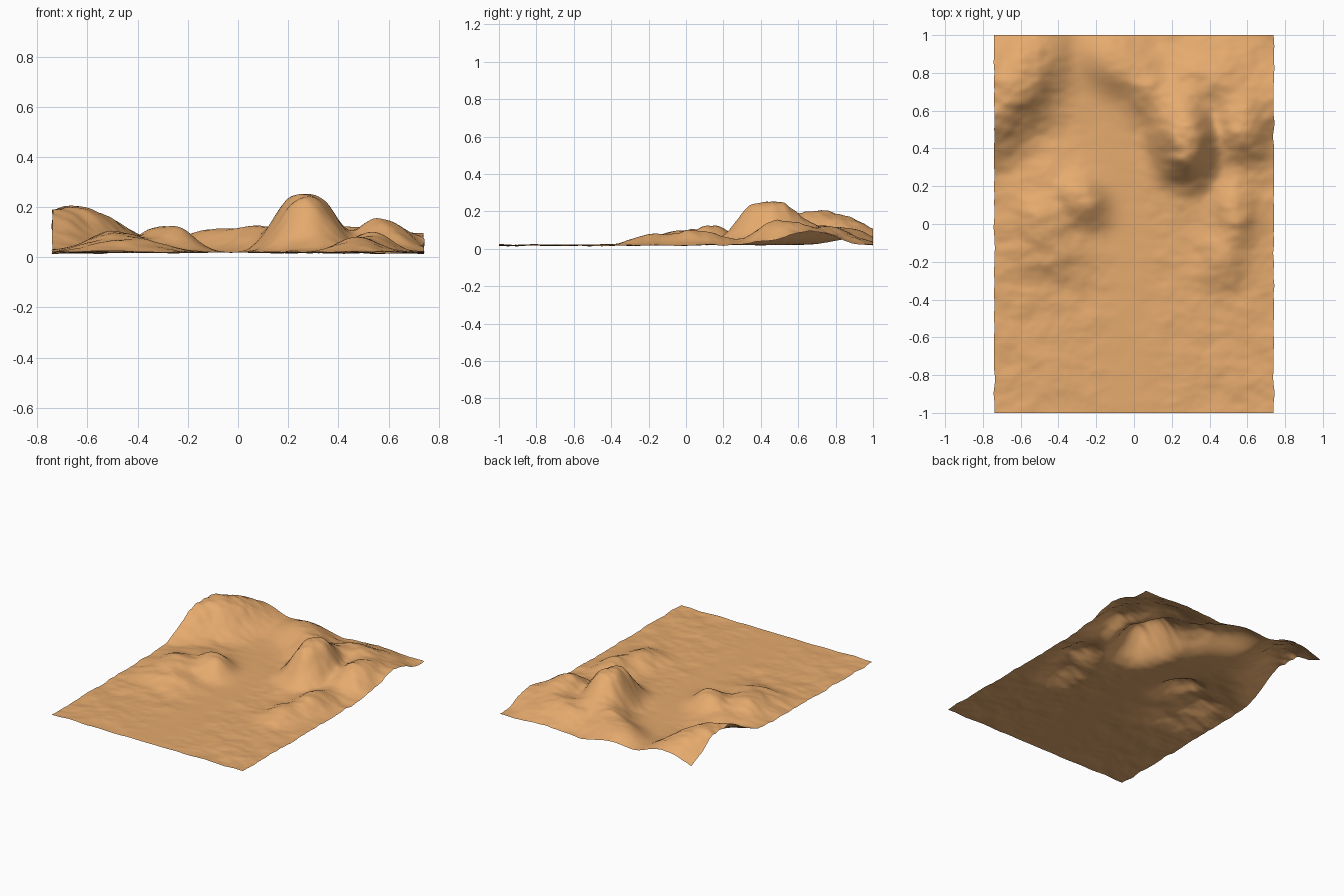
import bpy, bmesh, math
from mathutils import Vector, noise

if "Cube" in bpy.data.objects:
    bpy.data.objects.remove(bpy.data.objects["Cube"])

W, D = 0.74, 1.0
NX, NY = 120, 160

# hills: x, y, height, radius along, radius across, turn in degrees, flatness power
HILLS = [
    (0.27, 0.45, 0.235, 0.155, 0.22, 8, 2.7),      # main peak
    (0.12, 0.66, 0.09, 0.20, 0.13, -40, 2.4),      # shoulder behind main peak
    (0.57, 0.52, 0.133, 0.15, 0.19, 0, 2.3),       # right hill
    (0.73, 0.68, 0.072, 0.16, 0.15, 0, 2.2),       # right edge hill
    (0.40, 0.76, 0.098, 0.28, 0.18, 0, 2.3),       # rear saddle
    (-0.07, 0.84, 0.094, 0.24, 0.145, -30, 2.4),   # rear middle ridge
    (-0.66, 0.71, 0.182, 0.38, 0.20, 57, 2.3),     # rear left hill
    (-0.28, 0.13, 0.102, 0.15, 0.125, -50, 2.5),   # left knoll
    (-0.48, 0.02, 0.082, 0.17, 0.15, 0, 2.2),      # left mound
    (-0.45, 0.20, 0.036, 0.24, 0.20, 0, 2.2),      # left back slope
    (-0.45, -0.15, 0.055, 0.20, 0.13, 0, 2.3),     # left front spur
    (0.53, 0.06, 0.080, 0.11, 0.19, 0, 2.3),       # right front ridge
    (0.47, -0.17, 0.056, 0.11, 0.16, 0, 2.4),      # right front spur
]


def hill(x, y, cx, cy, h, a, b, turn, power):
    t = math.radians(turn)
    dx, dy = x - cx, y - cy
    u = (dx * math.cos(t) + dy * math.sin(t)) / a
    v = (dy * math.cos(t) - dx * math.sin(t)) / b
    return h * math.exp(-math.hypot(u, v) ** power)


def height(x, y):
    # soft union of all hills over a nearly flat plain
    z = sum(hill(x, y, *p) ** 2.0 for p in HILLS) ** 0.5
    rough = noise.fractal(Vector((x * 6, y * 9, 3.1)), 1.0, 2.0, 3)
    path = math.exp(-((x + 0.02 + 0.25 * max(y, 0)) / 0.16) ** 2)   # smooth valley floor
    return 0.019 + z + rough * (0.007 + 0.06 * z) * (1 - 0.85 * path)


# terrain sheet
bm = bmesh.new()
bmesh.ops.create_grid(bm, x_segments=NX, y_segments=NY, size=1)
for v in bm.verts:
    x, y = v.co.x * W, v.co.y * D
    v.co = (x, y, max(0.0, height(x, y)))
    if abs(x) > W - 1e-4:      # slightly ragged side edges
        v.co.x += 0.006 * noise.noise(Vector((x, y * 14, 0)))
mesh = bpy.data.meshes.new("terrain")
bm.to_mesh(mesh)
bm.free()
terrain = bpy.data.objects.new("terrain", mesh)
bpy.context.collection.objects.link(terrain)
mesh.polygons.foreach_set("use_smooth", [True] * len(mesh.polygons))

sand = bpy.data.materials.new("desert sand")
sand.diffuse_color = (0.79, 0.405, 0.155, 1)
sand.use_nodes = True
sand.node_tree.nodes["Principled BSDF"].inputs["Base Color"].default_value = sand.diffuse_color
mesh.materials.append(sand)
